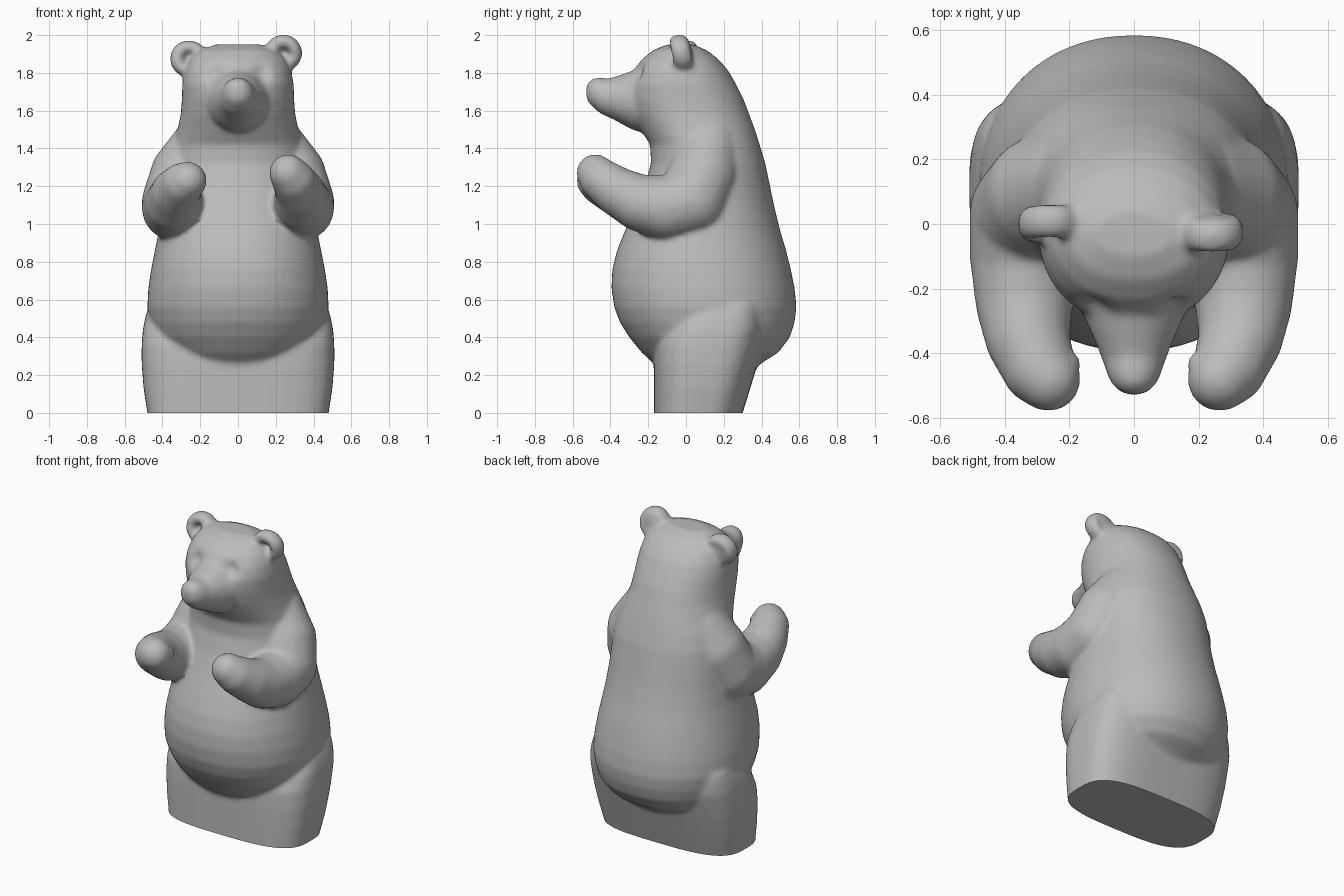
import bpy, bmesh, math
from mathutils import Vector, Matrix

cube = bpy.data.objects.get("Cube")
if cube:
    bpy.data.objects.remove(cube)

stone = bpy.data.materials.new("grey_stone")
stone.use_nodes = True
GREY = (0.5, 0.5, 0.5, 1)
stone.diffuse_color = GREY
stone.node_tree.nodes["Principled BSDF"].inputs["Base Color"].default_value = GREY

bm = bmesh.new()


def loft(sections, power, count=64):
    """Skin stacked rounded sections: height, front y, back y, half width."""
    rings = []
    for z, front, back, half in sections:
        ring = []
        for i in range(count):
            a = 2 * math.pi * i / count
            c, s = math.cos(a), math.sin(a)
            x = math.copysign(abs(c) ** (2 / power), c) * half
            y = math.copysign(abs(s) ** (2 / power), s) * (back - front) / 2
            ring.append(bm.verts.new((x, y + (front + back) / 2, z)))
        rings.append(ring)
    for low, high in zip(rings, rings[1:]):
        for i in range(count):
            j = (i + 1) % count
            bm.faces.new((low[i], low[j], high[j], high[i]))
    bm.faces.new(rings[0][::-1])
    bm.faces.new(rings[-1])


def ball(place, radius, scale=(1, 1, 1)):
    matrix = Matrix.Translation(place) @ Matrix.Diagonal((*scale, 1))
    bmesh.ops.create_icosphere(bm, subdivisions=3, radius=radius, matrix=matrix)


def limb(points, steps=6):
    """Run overlapping balls along a path of x, y, z, radius."""
    for a, b in zip(points, points[1:]):
        a, b = Vector(a), Vector(b)
        for k in range(steps + 1):
            p = a.lerp(b, k / steps)
            ball(p[:3], p[3])


def ear(place, tilt):
    """A rounded rim around a thinner, hollow middle."""
    for i in range(28):
        a = 2 * math.pi * i / 28
        offset = Vector((math.cos(a) * 0.064, math.sin(a) * tilt, math.sin(a) * 0.062))
        ball(Vector(place) + offset, 0.037, (1, 1.45, 1))
    ball(Vector(place) + Vector((0, 0.025, 0)), 0.07, (1, 0.45, 1))


# Torso, neck and head
loft([(0.24, -0.14, 0.37, 0.27), (0.27, -0.18, 0.41, 0.33), (0.32, -0.235, 0.49, 0.38),
      (0.4, -0.3, 0.55, 0.44), (0.48, -0.35, 0.575, 0.465), (0.56, -0.38, 0.585, 0.48),
      (0.66, -0.395, 0.575, 0.475), (0.76, -0.39, 0.555, 0.46), (0.86, -0.365, 0.53, 0.44),
      (0.96, -0.325, 0.5, 0.42), (1.08, -0.27, 0.47, 0.4), (1.2, -0.22, 0.445, 0.385),
      (1.32, -0.185, 0.42, 0.37), (1.42, -0.19, 0.39, 0.345), (1.5, -0.24, 0.365, 0.32),
      (1.58, -0.285, 0.335, 0.303), (1.66, -0.31, 0.305, 0.297), (1.74, -0.31, 0.265, 0.295),
      (1.81, -0.28, 0.225, 0.282), (1.87, -0.235, 0.175, 0.255), (1.92, -0.175, 0.11, 0.205),
      (1.95, -0.1, 0.04, 0.12)], 2.15)

# Thighs running down into the slab, which is trimmed at the ground later
loft([(-0.1, -0.17, 0.27, 0.47), (0, -0.17, 0.3, 0.48), (0.13, -0.17, 0.34, 0.5),
      (0.26, -0.17, 0.38, 0.51), (0.36, -0.165, 0.41, 0.51), (0.44, -0.13, 0.43, 0.504),
      (0.51, -0.07, 0.43, 0.49), (0.57, 0.0, 0.42, 0.47), (0.62, 0.1, 0.38, 0.4)], 3.2)

# Muzzle
limb([(0, -0.22, 1.655, 0.17), (0, -0.33, 1.665, 0.125), (0, -0.4, 1.668, 0.1),
      (0, -0.445, 1.69, 0.086)])
ball((0, -0.465, 1.71), 0.066, (1.1, 1, 1))

# Arms, with one hand raised a little higher
for side, lift in ((1, 0.02), (-1, -0.02)):
    limb([(side * 0.19, 0.12, 1.4, 0.17), (side * 0.28, 0.09, 1.26, 0.185),
          (side * 0.325, 0.03, 1.12, 0.185), (side * 0.335, -0.1, 1.085, 0.175),
          (side * 0.34, -0.24, 1.11, 0.152), (side * 0.33, -0.35, 1.165, 0.132),
          (side * 0.295, -0.445, 1.22 + lift / 2, 0.115),
          (side * 0.265, -0.48, 1.25 + lift, 0.1)])
    limb([(side * 0.24, -0.46, 1.25 + lift, 0.07), (side * 0.2, -0.43, 1.25 + lift, 0.035)])

# Ears
ear((0.24, -0.025, 1.905), -0.012)
ear((-0.26, 0.0, 1.875), 0.01)

mesh = bpy.data.meshes.new("bear_statue")
bmesh.ops.recalc_face_normals(bm, faces=bm.faces)
bm.to_mesh(mesh)
bm.free()
statue = bpy.data.objects.new("bear_statue", mesh)
bpy.context.collection.objects.link(statue)
bpy.context.view_layer.objects.active = statue
statue.select_set(True)

# Fuse the parts into one softly blended skin
remesh = statue.modifiers.new("fuse", "REMESH")
remesh.mode = "VOXEL"
remesh.voxel_size = 0.013
soften = statue.modifiers.new("soften", "SMOOTH")
soften.factor = 0.5
soften.iterations = 10
for name in ("fuse", "soften"):
    bpy.ops.object.modifier_apply(modifier=name)

bm = bmesh.new()
bm.from_mesh(statue.data)

# Press in the eye sockets
for v in bm.verts:
    if v.co.y < -0.1 and v.co.z > 1.65:
        for side in (1, -1):
            gap = (v.co - Vector((side * 0.125, -0.27, 1.8))).length
            v.co.y += 0.032 * math.exp(-(gap / 0.05) ** 2)

# Cut the flat underside
cut = bmesh.ops.bisect_plane(bm, geom=bm.verts[:] + bm.edges[:] + bm.faces[:],
                             plane_co=(0, 0, 0), plane_no=(0, 0, 1), clear_inner=True)
rim = [e for e in cut["geom_cut"] if isinstance(e, bmesh.types.BMEdge)]
bmesh.ops.contextual_create(bm, geom=rim)
bmesh.ops.recalc_face_normals(bm, faces=bm.faces)
bm.to_mesh(statue.data)
bm.free()

statue.data.materials.clear()
statue.data.materials.append(stone)
bpy.ops.object.shade_smooth_by_angle(angle=math.radians(40))
